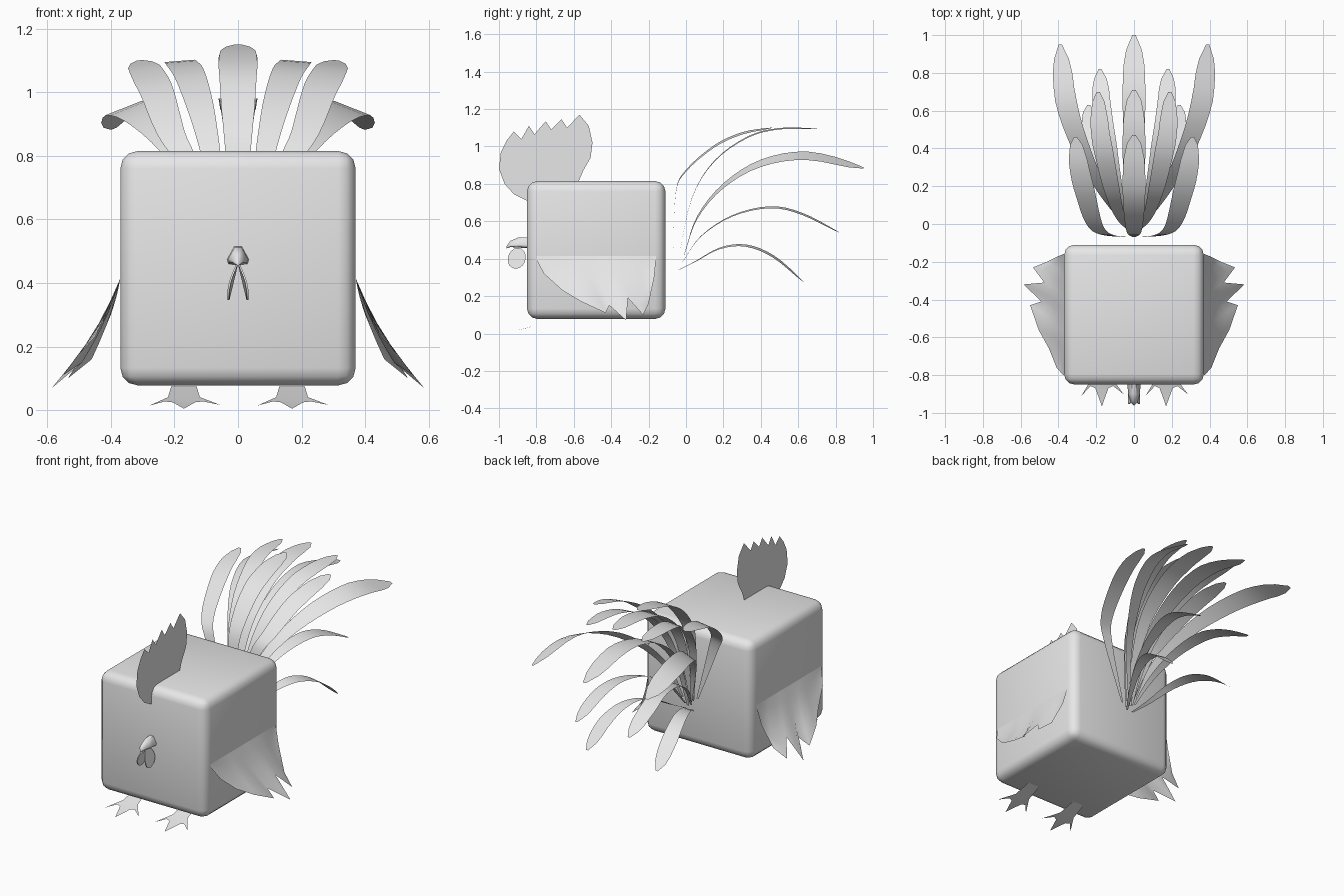
import bpy, bmesh, math
from mathutils import Vector

if "Cube" in bpy.data.objects:
    bpy.data.objects.remove(bpy.data.objects["Cube"])

grey = bpy.data.materials.new("plain_grey")
grey.diffuse_color = (0.8, 0.8, 0.8, 1)
grey.use_nodes = True
grey.node_tree.nodes["Principled BSDF"].inputs["Base Color"].default_value = grey.diffuse_color


def make(name, verts, faces, angle=60):
    me = bpy.data.meshes.new(name)
    me.from_pydata([tuple(v) for v in verts], [], faces)
    me.materials.append(grey)
    ob = bpy.data.objects.new(name, me)
    bpy.context.collection.objects.link(ob)
    bpy.context.view_layer.objects.active = ob
    ob.select_set(True)
    bpy.ops.object.shade_smooth_by_angle(angle=math.radians(angle))
    ob.select_set(False)
    return ob


def grid_faces(rows, cols):
    return [(r * cols + c, r * cols + c + 1, (r + 1) * cols + c + 1, (r + 1) * cols + c)
            for r in range(rows - 1) for c in range(cols - 1)]


def curve_through(pts, steps=4):
    """Smooth path through the given points."""
    p = [Vector(q) for q in pts]
    p = [2 * p[0] - p[1]] + p + [2 * p[-1] - p[-2]]
    out = []
    for i in range(1, len(p) - 2):
        a, b, c, d = p[i - 1:i + 3]
        for k in range(steps):
            t = k / steps
            out.append(0.5 * (2 * b + (c - a) * t + (2 * a - 5 * b + 4 * c - d) * t * t
                              + (3 * b - a - 3 * c + d) * t ** 3))
    return out + [p[-2]]


# Body: rounded cube
bm = bmesh.new()
bmesh.ops.create_cube(bm, size=1)
for v in bm.verts:
    v.co = (v.co.x * 0.74, v.co.y * 0.74 - 0.48, v.co.z * 0.737 + 0.4465)
bmesh.ops.bevel(bm, geom=bm.edges[:], offset=0.055, segments=3, profile=0.5, affect='EDGES')
me = bpy.data.meshes.new("body")
bm.to_mesh(me)
bm.free()
me.materials.append(grey)
body = bpy.data.objects.new("body", me)
bpy.context.collection.objects.link(body)
bpy.context.view_layer.objects.active = body
body.select_set(True)
bpy.ops.object.shade_smooth_by_angle(angle=math.radians(40))
body.select_set(False)

# Comb: flat sheet with teeth on the centre plane
comb = [(-.85, .71), (-.92, .745), (-.97, .80), (-1, .88), (-.99, .97), (-.96, 1.03),
        (-.92, 1.08), (-.88, 1.04), (-.84, 1.11), (-.81, 1.065), (-.75, 1.135),
        (-.72, 1.09), (-.665, 1.145), (-.635, 1.10), (-.57, 1.17), (-.52, 1.11),
        (-.50, 1.02), (-.51, .94), (-.55, .87), (-.575, .81), (-.65, .76)]
make("comb", [(0, y, z) for y, z in comb], [tuple(range(len(comb)))])

# Beak: lofted sections ending in a drooped tip
section = [(-.012, 1), (.012, 1), (.035, .3), (.03, .08), (0, 0), (-.03, .08), (-.035, .3)]
verts = []
for y, wide, low, high in [(-.84, 1, .455, .515), (-.90, .9, .46, .512),
                           (-.94, .55, .462, .495), (-.96, .1, .455, .465)]:
    verts += [(x * wide, y, low + (high - low) * h) for x, h in section]
n = len(section)
faces = [(r * n + i, r * n + (i + 1) % n, (r + 1) * n + (i + 1) % n, (r + 1) * n + i)
         for r in range(3) for i in range(n)]
make("beak", verts, faces + [tuple(range(3 * n, 4 * n))])

# Wattles, feet and wings: one of each per side
foot = [(.04, 1), (.05, .6), (.115, .25), (.06, .42), (.035, .38), (.0, 0), (-.035, .38),
        (-.06, .42), (-.11, .21), (-.05, .6), (-.04, 1)]
wing_edge = [(-.80, .395, .375), (-.76, .32, .41), (-.66, .23, .45), (-.56, .17, .505),
             (-.43, .11, .55), (-.41, .15, .49), (-.32, .07, .585), (-.31, .19, .475),
             (-.23, .10, .535), (-.20, .16, .46), (-.17, .30, .40), (-.16, .40, .375)]
for side, s in (("right", 1), ("left", -1)):
    # Wattle: hanging rounded flap
    verts = []
    for off in (0, .006):
        for i in range(16):
            a = math.tau * i / 16
            z = .402 + .056 * math.cos(a)
            x = .006 + .027 * math.sin(min(1, (.458 - z) / .09) * math.pi / 2)
            verts.append((s * (x - off), -.905 + .048 * math.sin(a) + .1 * (z - .40), z))
    make(side + "_wattle", verts,
         [tuple(range(16)), tuple(range(31, 15, -1))]
         + [(i, i + 16, (i + 1) % 16 + 16, (i + 1) % 16) for i in range(16)])

    # Foot: sloping three-toed sheet
    verts = [(s * .17 + x, -.965 + .255 * t, .005 + .07 * t ** 1.3) for x, t in foot]
    make(side + "_foot", verts,
         [(0, 1, 9, 10), (1, 2, 3), (1, 3, 4, 6, 7, 9), (4, 5, 6), (7, 8, 9)])

    # Wing: ruffled sheet from the shoulder line down to the feather tips
    rows, cols = 6, len(wing_edge)
    verts = []
    for r in range(rows):
        t = r / (rows - 1)
        for c, (y, z, x) in enumerate(wing_edge):
            top_y = -.80 + .64 * c / (cols - 1)
            sag = .1 * (x - .37) * math.sin(math.pi * t)
            verts.append((s * (.37 + (x - .37) * t - sag),
                          top_y + (y - top_y) * t, .415 + (z - .415) * t))
    make(side + "_wing", verts, grid_faces(rows, cols))


# Tail feathers: arched blades fanning from one root
def feather(name, path, width, tilt):
    pts = curve_through(path)
    lengths = [0]
    for a, b in zip(pts, pts[1:]):
        lengths.append(lengths[-1] + (b - a).length)
    profile = [(0, .12), (.3, .5), (.55, .85), (.75, 1), (.88, .9), (.96, .6), (1, .15)]
    across = Vector((math.cos(tilt), 0, -math.sin(tilt)))
    verts = []
    for p, l in zip(pts, lengths):
        t = l / lengths[-1]
        for (t0, w0), (t1, w1) in zip(profile, profile[1:]):
            if t <= t1 + 1e-6:
                w = width * (w0 + (w1 - w0) * (t - t0) / (t1 - t0))
                break
        verts += [p - across * w, p + across * w]
    make(name, verts, grid_faces(len(pts), 2))


side_feathers = {
    "upright": ([(.03, -.07, .40), (.15, -.055, .75), (.21, 0, .87), (.255, .15, 1.0),
                 (.29, .30, 1.07), (.31, .46, 1.10)], .056, .12),
    "high": ([(.02, -.04, .40), (.07, .03, .72), (.11, .15, .92), (.15, .33, 1.05),
              (.18, .50, 1.095), (.19, .70, 1.095)], .052, .08),
    "wide": ([(.03, -.01, .42), (.09, .06, .62), (.18, .20, .79), (.28, .40, .91),
              (.36, .65, .95), (.39, .95, .885)], .062, .38),
    "low": ([(.02, -.02, .38), (.06, .08, .52), (.10, .25, .63), (.14, .45, .675),
             (.17, .62, .64), (.18, .82, .54)], .05, .12),
    "bottom": ([(.02, -.04, .34), (.07, .05, .385), (.13, .18, .455), (.18, .32, .47),
                (.22, .47, .41), (.24, .63, .275)], .05, .15),
}
for label, (path, width, tilt) in side_feathers.items():
    for side, s in (("right", 1), ("left", -1)):
        feather(f"{side}_{label}_tail_feather", [(s * x, y, z) for x, y, z in path],
                width, s * tilt)

centre_feathers = {
    "front": [(-.07, .38), (-.05, .75), (.01, .91), (.14, 1.05), (.30, 1.12), (.47, 1.15)],
    "middle": [(-.05, .38), (.02, .70), (.12, .91), (.30, 1.06), (.50, 1.12), (.71, 1.12)],
    "rear": [(-.02, .37), (.06, .62), (.20, .81), (.42, .94), (.68, .98), (1.0, .90)],
}
for label, path in centre_feathers.items():
    feather(f"centre_{label}_tail_feather", [(0, y, z) for y, z in path], .062, 0)
